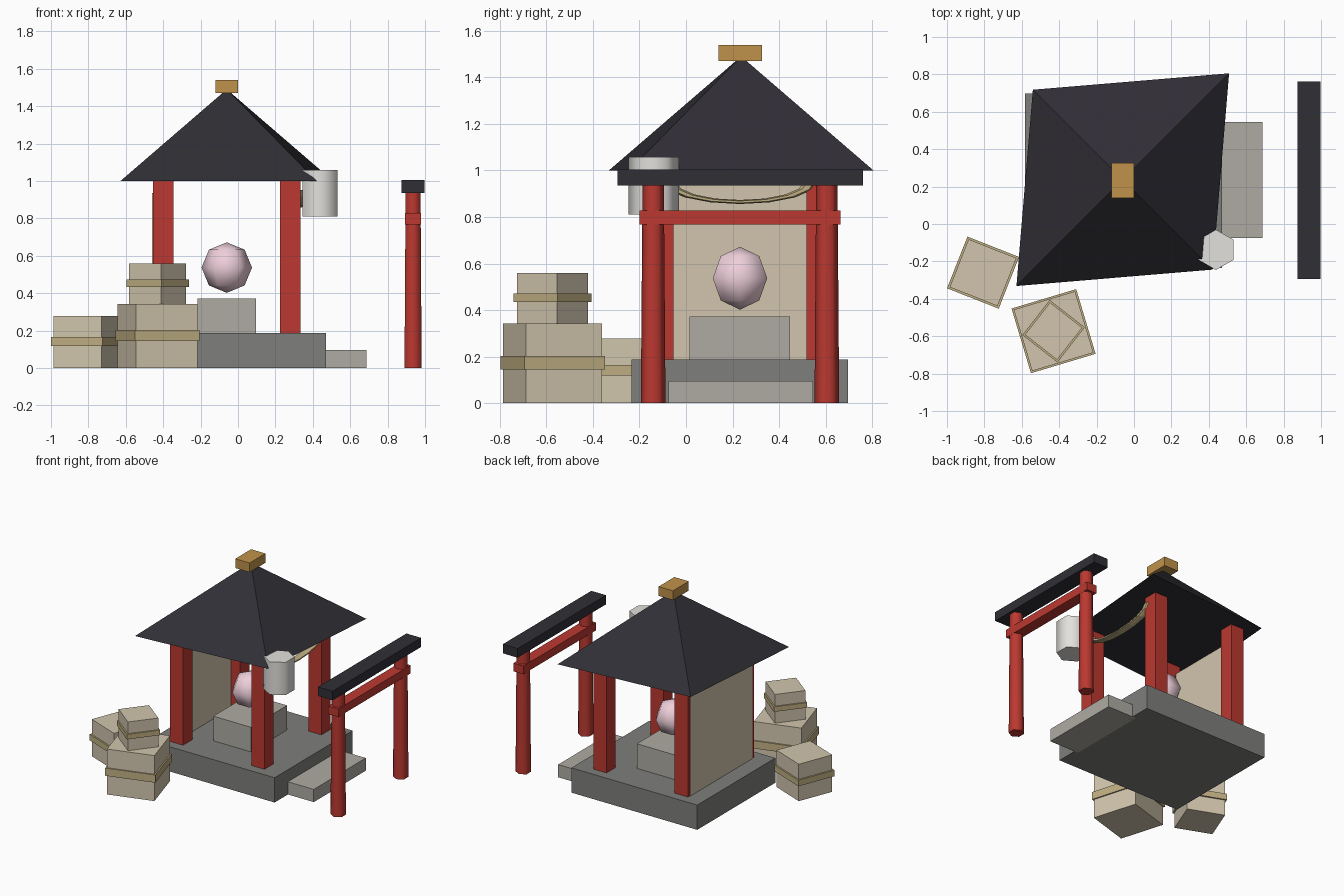
import bpy, bmesh
from math import sin, cos, pi, radians
from mathutils import Matrix

if "Cube" in bpy.data.objects:
    bpy.data.objects.remove(bpy.data.objects["Cube"])


def mat(name, rgb):
    m = bpy.data.materials.new(name)
    m.diffuse_color = (*rgb, 1)
    m.use_nodes = True
    m.node_tree.nodes["Principled BSDF"].inputs["Base Color"].default_value = m.diffuse_color
    return m


RED = mat("red_paint", (0.50, 0.04, 0.03))
DARK = mat("dark_tile", (0.03, 0.028, 0.036))
TAN = mat("pale_wood", (0.64, 0.56, 0.42))
STRAP = mat("straw", (0.52, 0.42, 0.22))
GOLD = mat("gold", (0.52, 0.29, 0.07))
PINK = mat("pink", (0.85, 0.62, 0.70))
STONE = mat("dark_stone", (0.21, 0.21, 0.20))
LIGHT = mat("light_stone", (0.43, 0.41, 0.37))
PAPER = mat("paper", (0.76, 0.75, 0.72))


def finish(name, bm, material, smooth=None):
    bmesh.ops.recalc_face_normals(bm, faces=bm.faces)
    me = bpy.data.meshes.new(name)
    bm.to_mesh(me)
    bm.free()
    me.materials.append(material)
    ob = bpy.data.objects.new(name, me)
    bpy.context.collection.objects.link(ob)
    if smooth:
        bpy.ops.object.select_all(action='DESELECT')
        ob.select_set(True)
        bpy.context.view_layer.objects.active = ob
        bpy.ops.object.shade_smooth_by_angle(angle=radians(smooth))
    return ob


def box(name, x, y, z, material, turn=0):
    """Box from (min, max) pairs, turned about its own vertical axis."""
    bm = bmesh.new()
    c = [(a + b) / 2 for a, b in (x, y, z)]
    s = [b - a for a, b in (x, y, z)]
    bmesh.ops.create_cube(bm, size=1, matrix=Matrix.Translation(c)
                          @ Matrix.Rotation(radians(turn), 4, 'Z') @ Matrix.Diagonal((*s, 1)))
    return finish(name, bm, material)


def turned(name, x, y, profile, sides, material, smooth=None):
    """Revolve (radius, z) pairs with the first corner on +y or +x as given by sides."""
    start = sides[1]
    n = sides[0]
    bm = bmesh.new()
    rings = []
    for r, z in profile:
        if r == 0:
            rings.append([bm.verts.new((x, y, z))] * n)
        else:
            rings.append([bm.verts.new((x + r * cos(start + 2 * pi * i / n),
                                        y + r * sin(start + 2 * pi * i / n), z)) for i in range(n)])
    for a, b in zip(rings, rings[1:]):
        for i in range(n):
            j = (i + 1) % n
            bm.faces.new(list(dict.fromkeys((a[i], a[j], b[j], b[i]))))
    for r in (rings[0], rings[-1]):
        if r[0] is not r[1]:
            bm.faces.new(r)
    return finish(name, bm, material, smooth)


CX, CY = -0.06, 0.232

# Stone base, step and pedestal
box("platform", (-0.582, 0.47), (-0.235, 0.697), (0, 0.187), STONE)
box("step", (0.44, 0.686), (-0.076, 0.545), (0, 0.096), LIGHT)
box("pedestal", (-0.217, 0.097), (0.015, 0.447), (0.187, 0.373), LIGHT)

# Orb
R = 0.135
turned("orb", CX, CY, [(0, 0.537 - R)] + [(R * cos(a), 0.537 + R * sin(a)) for a in (-pi / 4, 0, pi / 4)]
       + [(0, 0.537 + R)], (6, 0), PINK, 65)

# Shrine pillars and wall
for sx, side in ((-1, "left"), (1, "right")):
    for sy, end in ((-1, "front"), (1, "back")):
        px, py = CX + sx * 0.34, CY + sy * 0.34
        box(f"pillar_{end}_{side}", (px - 0.055, px + 0.055), (py - 0.055, py + 0.055), (0.187, 1.0), RED)
box("wall", (-0.46, -0.42), (CY - 0.37, CY + 0.37), (0.187, 0.935), TAN)

# Rhombus pyramid roof and ridge cap
bm = bmesh.new()
bmesh.ops.create_cone(bm, cap_ends=True, segments=4, radius1=1, radius2=0, depth=1,
                      matrix=Matrix.Translation((CX, CY + 0.005, 1.245)) @ Matrix.Rotation(pi / 4, 4, 'Z')
                      @ Matrix.Diagonal((0.804, 0.68, 0.49, 1)))
finish("roof", bm, DARK)
box("roof_cap", (-0.12, 0.0), (0.139, 0.327), (1.47, 1.54), GOLD)

# Sagging rope: flattened half ring across the open side
bm = bmesh.new()
rings = []
for i in range(9):
    t = pi * i / 8
    ring = []
    for k in range(6):
        p = 2 * pi * k / 6
        rad = 0.305 + 0.03 * cos(p)
        ring.append(bm.verts.new((0.32 + 0.03 * sin(p), CY - rad * cos(t), 0.953 - 0.29 * rad * sin(t))))
    rings.append(ring)
for a, b in zip(rings, rings[1:]):
    for k in range(6):
        bm.faces.new((a[k], a[k - 1], b[k - 1], b[k]))
bm.faces.new(rings[0])
bm.faces.new(rings[-1])
finish("rope", bm, STRAP)

# Hanging lantern
turned("lantern", 0.438, -0.138, [(0.108, 0.81), (0.108, 1.058)], (6, pi / 2), PAPER, 65)

# Gate
for y, end in ((CY - 0.373, "front"), (CY + 0.373, "back")):
    turned(f"gate_post_{end}", 0.936, y, [(0.053, 0), (0.046, 0.94)], (6, pi / 2), RED, 65)
box("gate_crossbar", (0.894, 0.978), (CY - 0.432, CY + 0.432), (0.768, 0.829), RED)
box("gate_lintel", (0.874, 0.997), (-0.294, 0.761), (0.935, 1.004), DARK)

# Strapped crates: centre, bottom, height, width, strap z range, strap width, turn
for name, x, y, z, h, w, s0, s1, sw, turn in (
        ("crate_large", -0.43, -0.573, 0, 0.343, 0.342, 0.144, 0.202, 0.361, 16.7),
        ("crate_small", -0.43, -0.573, 0.343, 0.217, 0.218, 0.434, 0.472, 0.238, -38),
        ("crate_side", -0.807, -0.26, 0, 0.279, 0.275, 0.119, 0.165, 0.297, -21.5)):
    box(name, (x - w / 2, x + w / 2), (y - w / 2, y + w / 2), (z, z + h), TAN, turn)
    box(name + "_strap", (x - sw / 2, x + sw / 2), (y - sw / 2, y + sw / 2), (s0, s1), STRAP, turn)
